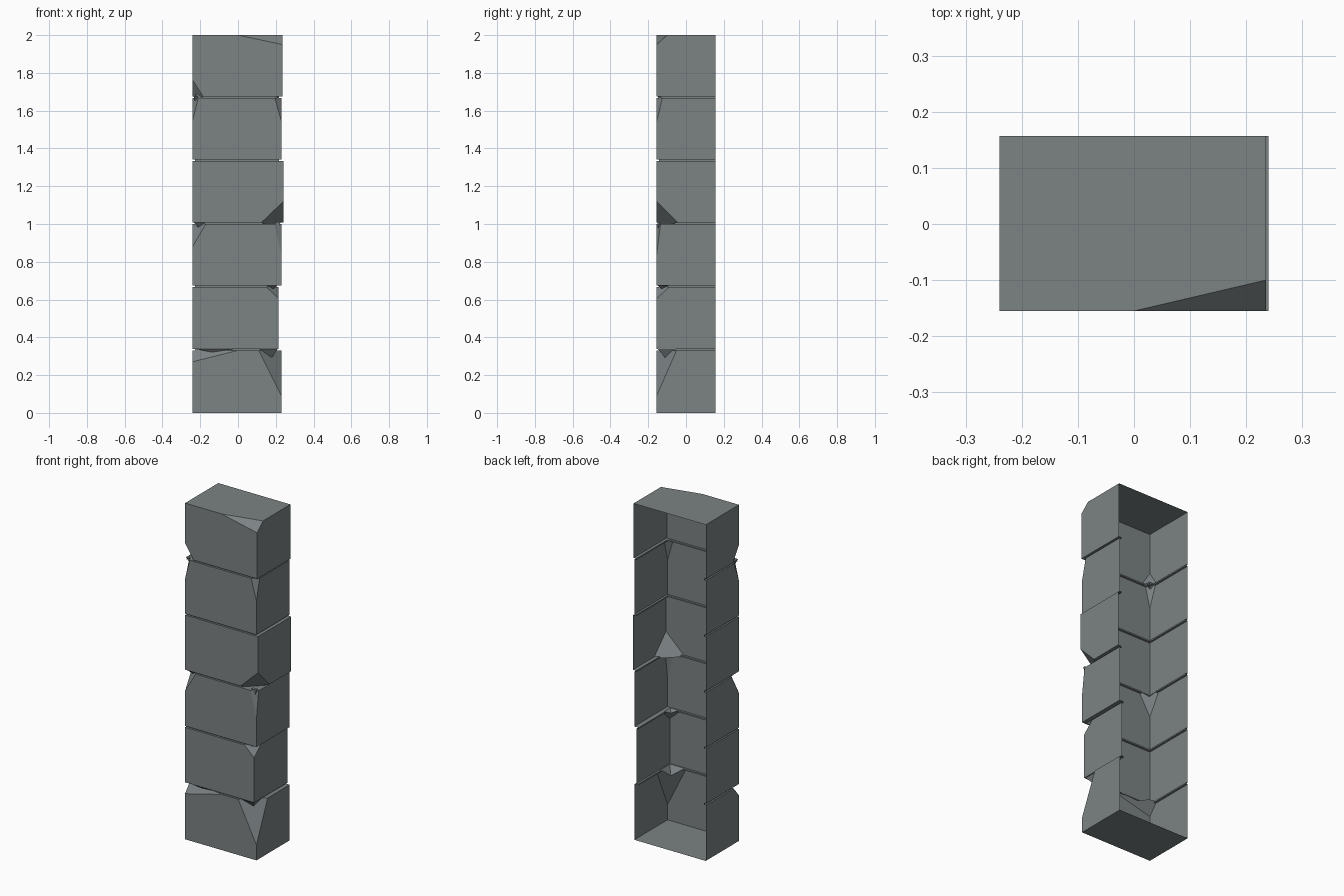
import bpy, bmesh
from mathutils import Vector

if "Cube" in bpy.data.objects:
    bpy.data.objects.remove(bpy.data.objects["Cube"])

FRONT, BACK, LEFT = -0.155, 0.157, -0.24
RIGHTS = [0.23, 0.215, 0.23, 0.24, 0.23, 0.235]      # right face of each block
JOINTS = [0, 0.335, 0.67, 1.005, 1.338, 1.672, 2.0]  # heights of block joints
GAP, INSET = 0.004, 0.012

# chipped corners: block, side, end, length along x, y, z, has inner wedge
CHIPS = [
    (0, 1, 1, 0.12, 0.105, 0.24, True),
    (0, -1, 1, 0.24, 0.05, 0.06, True),
    (1, 1, 1, 0.065, 0.065, 0.06, True),
    (2, -1, 1, 0.07, 0.07, 0.12, True),
    (2, 1, 1, 0.038, 0.02, 0.16, True),
    (3, 1, -1, 0.115, 0.11, 0.11, False),
    (4, -1, 1, 0.03, 0.045, 0.12, True),
    (4, 1, 1, 0.035, 0.03, 0.125, False),
    (5, 1, 1, 0.235, 0.055, 0.05, False),
    (5, -1, -1, 0.055, 0.055, 0.085, True),
]

parts = bpy.data.collections.new("pillar_parts")
bpy.context.scene.collection.children.link(parts)


def block_span(i):
    lo = JOINTS[i] + (GAP if i > 0 else 0)
    hi = JOINTS[i + 1] - (GAP if i < 5 else 0)
    return lo, hi


def chip_points(chip):
    i, side, end, dx, dy, dz, _ = chip
    lo, hi = block_span(i)
    c = Vector((RIGHTS[i] if side > 0 else LEFT, FRONT, hi if end > 0 else lo))
    return (c, c + Vector((-side * dx, 0, 0)), c + Vector((0, dy, 0)),
            c + Vector((0, 0, -end * dz)))


def hull(name, points, chips=()):
    """Convex solid through points, with corners chipped off."""
    bm = bmesh.new()
    for p in points:
        bm.verts.new(p)
    bmesh.ops.convex_hull(bm, input=bm.verts[:])
    for chip in chips:
        c, p, r, q = chip_points(chip)
        n = (r - p).cross(q - p).normalized()
        if n.dot(c - p) < 0:
            n = -n
        bmesh.ops.bisect_plane(bm, geom=bm.verts[:] + bm.edges[:] + bm.faces[:],
                               plane_co=p, plane_no=n, clear_outer=True)
        rim = [e for e in bm.edges if e.is_boundary]
        if rim:
            bmesh.ops.holes_fill(bm, edges=rim)
    bmesh.ops.recalc_face_normals(bm, faces=bm.faces[:])
    me = bpy.data.meshes.new(name)
    bm.to_mesh(me)
    bm.free()
    ob = bpy.data.objects.new(name, me)
    parts.objects.link(ob)
    return ob


def box(name, x0, x1, y0, z0, z1, chips=()):
    return hull(name, [(x, y, z) for x in (x0, x1) for y in (y0, 0.2)
                       for z in (z0, z1)], chips)


# stone blocks
for i in range(6):
    lo, hi = block_span(i)
    box("stone_block", LEFT, RIGHTS[i], FRONT, lo, hi, [c for c in CHIPS if c[0] == i])

# recessed mortar between blocks, chipped together with its neighbours
for j in range(1, 6):
    near = [c for c in CHIPS if (c[0], c[2]) in ((j - 1, 1), (j, -1))]
    box("mortar", LEFT + INSET, min(RIGHTS[j - 1:j + 1]) - INSET, FRONT + INSET,
        JOINTS[j] - 0.015, JOINTS[j] + 0.015, near)

# broken wedges left inside the chips, hanging from the neighbouring block
for chip in CHIPS:
    if not chip[6]:
        continue
    i, side, end = chip[:3]
    c, p, r, q = chip_points(chip)
    other = RIGHTS[i + end] if side > 0 else LEFT
    cx = min(c.x, other) - 0.004 if side > 0 else LEFT + 0.004
    z = c.z + end * (2 * GAP + 0.002)
    apex = p * 0.42 + r * 0.42 + q * 0.16
    hull("wedge", [(p.x, FRONT + 0.004, z), (cx, r.y, z), (cx, FRONT + 0.004, z),
                   (p.x, r.y, z), apex])

# fuse all parts
base = parts.objects[0]
operands = bpy.data.collections.new("operands")
bpy.context.scene.collection.children.link(operands)
for ob in parts.objects[:]:
    if ob != base:
        operands.objects.link(ob)
        parts.objects.unlink(ob)
mod = base.modifiers.new("fuse", 'BOOLEAN')
mod.operation = 'UNION'
mod.operand_type = 'COLLECTION'
mod.collection = operands
mod.solver = 'EXACT'
deps = bpy.context.evaluated_depsgraph_get()
mesh = bpy.data.meshes.new_from_object(base.evaluated_get(deps))

# open the back
bm = bmesh.new()
bm.from_mesh(mesh)
bmesh.ops.bisect_plane(bm, geom=bm.verts[:] + bm.edges[:] + bm.faces[:],
                       plane_co=(0, BACK, 0), plane_no=(0, 1, 0), clear_outer=True)
bm.to_mesh(mesh)
bm.free()
for ob in operands.objects[:] + [base]:
    bpy.data.objects.remove(ob)
for col in (operands, parts):
    bpy.data.collections.remove(col)

stone = bpy.data.materials.new("grey_stone")
stone.diffuse_color = (0.2, 0.225, 0.23, 1)
stone.use_nodes = True
stone.node_tree.nodes["Principled BSDF"].inputs["Base Color"].default_value = stone.diffuse_color
mesh.materials.clear()
mesh.materials.append(stone)
pillar = bpy.data.objects.new("stone_pillar", mesh)
bpy.context.scene.collection.objects.link(pillar)
